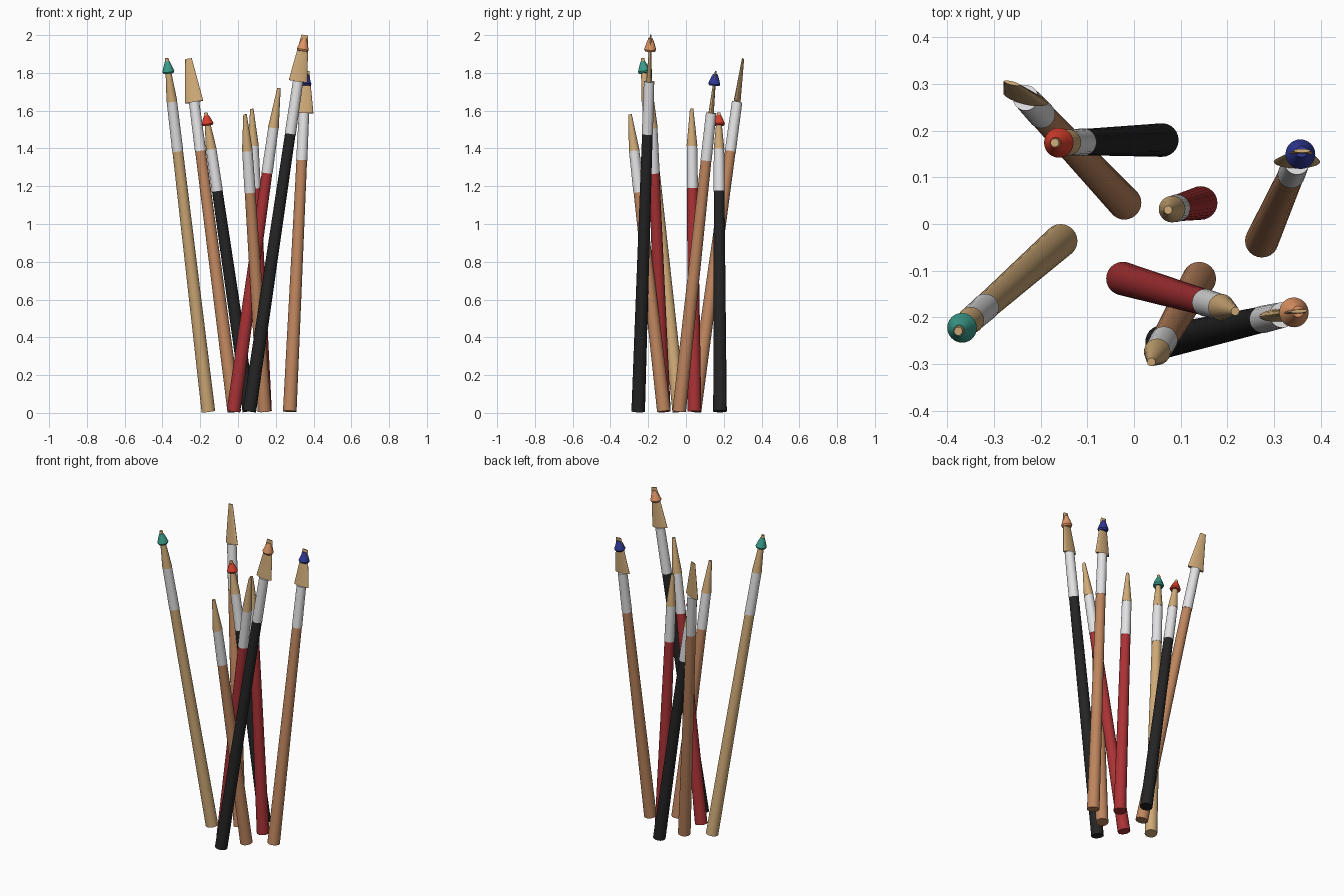
import bpy, bmesh, math
from mathutils import Vector, Matrix

cube = bpy.data.objects.get("Cube")
if cube:
    bpy.data.objects.remove(cube, do_unlink=True)


def material(name, rgb):
    lin = [((c / 255 + 0.055) / 1.055) ** 2.4 for c in rgb] + [1.0]
    m = bpy.data.materials.new(name)
    m.use_nodes = True
    m.diffuse_color = lin
    m.node_tree.nodes["Principled BSDF"].inputs["Base Color"].default_value = lin
    return m


MATS = {name: material(name, rgb) for name, rgb in {
    "tan": (208, 171, 120), "brown": (190, 133, 94), "crimson": (170, 50, 53),
    "black": (36, 36, 37), "white": (226, 226, 228), "teal": (58, 155, 138),
    "scarlet": (212, 62, 44), "blue": (48, 56, 150), "orange": (222, 148, 100),
}.items()}


def loft(name, rings, mat, matrix, sides=24):
    """Closed tube through (height, x radius, y radius) rings."""
    bm = bmesh.new()
    loops = []
    for h, rx, ry in rings:
        loops.append([bm.verts.new((rx * math.cos(a), ry * math.sin(a), h))
                      for a in (2 * math.pi * i / sides for i in range(sides))])
    for low, high in zip(loops, loops[1:]):
        for i in range(sides):
            j = (i + 1) % sides
            bm.faces.new((low[i], low[j], high[j], high[i]))
    bm.faces.new(loops[0][::-1])
    bm.faces.new(loops[-1])
    mesh = bpy.data.meshes.new(name)
    bm.to_mesh(mesh)
    bm.free()
    mesh.materials.append(MATS[mat])
    ob = bpy.data.objects.new(name, mesh)
    bpy.context.collection.objects.link(ob)
    ob.matrix_world = matrix
    bpy.ops.object.select_all(action="DESELECT")
    ob.select_set(True)
    bpy.context.view_layer.objects.active = ob
    bpy.ops.object.shade_smooth_by_angle(angle=math.radians(35))


def brush(label, base, tip, handle, paint=None, flat=False, roll=0):
    base, tip = Vector((*base, 0.008)), Vector(tip)
    axis = tip - base
    n = axis.length
    m = (Matrix.Translation(base)
         @ Vector((0, 0, 1)).rotation_difference(axis).to_matrix().to_4x4()
         @ Matrix.Rotation(math.radians(roll), 4, "Z"))
    joint, collar = 0.737 * n, 0.877 * n

    # Wooden handle, metal ferrule
    loft(label + "_handle", [(0, .036, .036), (joint + .01, .028, .028)], handle, m)
    loft(label + "_ferrule", [(joint, .0295, .0295), (collar, .0275, .0275)], "white", m)

    # Bristles: a wide flat wedge or a round cone
    if flat:
        hair = [(collar, .050, .014), (n, .018, .004)]
    else:
        hair = [(collar, .0285, .0285), (n, .009, .009)]
    loft(label + "_bristles", hair, "tan", m)

    # Dab of paint around the bristle tip
    if paint:
        loft(label + "_paint", [(.957 * n, .027, .027), (.962 * n, .032, .032),
                                (.978 * n, .022, .022), (.991 * n, .012, .012)], paint, m)


brush("back_left_flat_brush", (-.02, .045), (-.262, .302, 1.875), "brown", flat=True, roll=-14)
brush("back_round_brush", (.06, .18), (-.17, .174, 1.59), "black", "scarlet")
brush("middle_round_brush", (.143, .045), (.073, .03, 1.61), "crimson")
brush("right_flat_brush", (.274, -.036), (.36, .157, 1.81), "brown", "blue", flat=True)
brush("left_round_brush", (-.157, -.036), (-.377, -.23, 1.878), "tan", "teal")
brush("front_red_brush", (-.024, -.117), (.217, -.187, 1.72), "crimson")
brush("front_brown_brush", (.14, -.117), (.037, -.296, 1.58), "brown")
brush("front_flat_brush", (.06, -.253), (.354, -.187, 2.0), "black", "orange", flat=True, roll=4)
